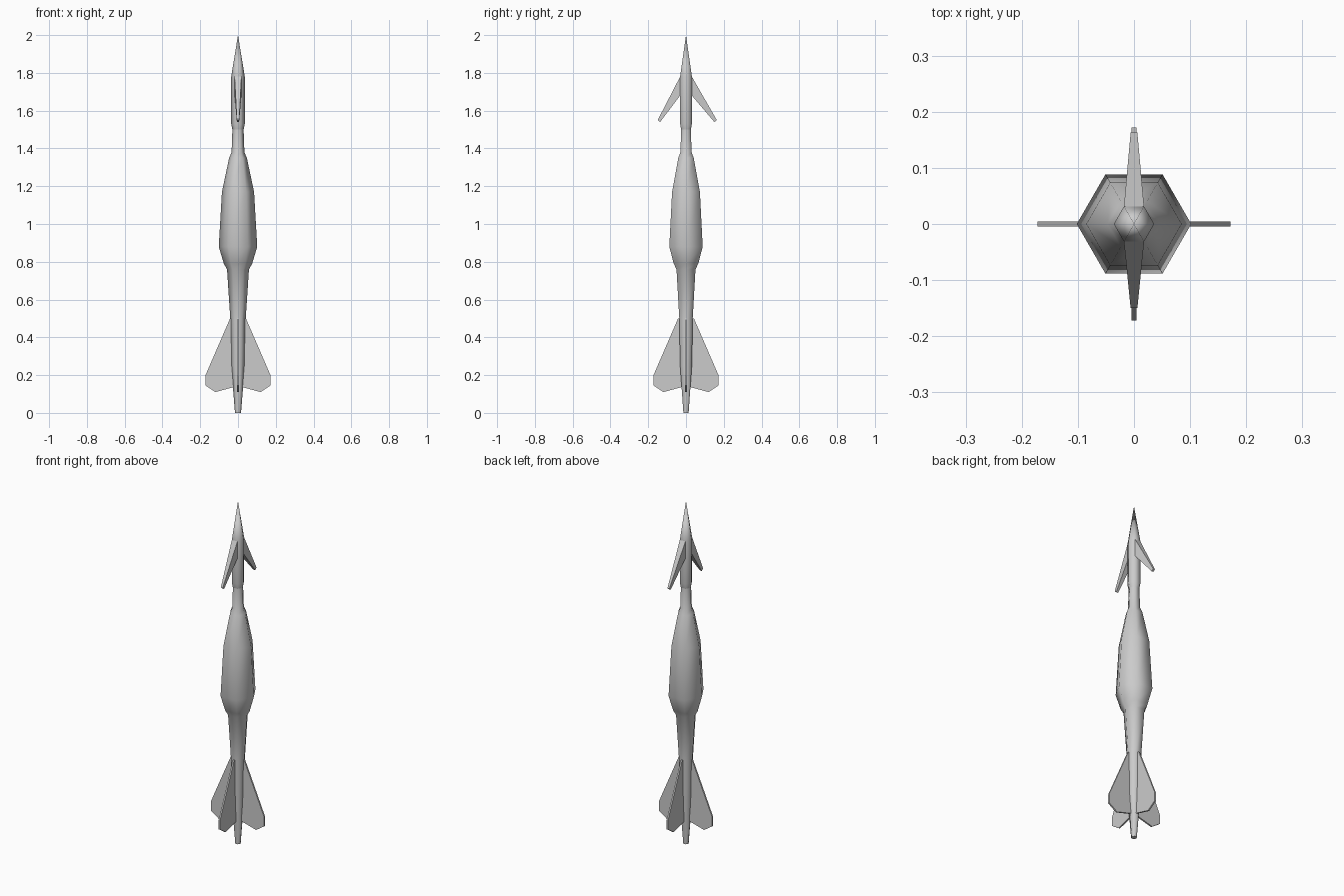
import bpy
import bmesh
import math

cube = bpy.data.objects.get("Cube")
if cube:
    bpy.data.objects.remove(cube, do_unlink=True)

grey = bpy.data.materials.new("plain grey")
grey.use_nodes = True
colour = (0.6, 0.6, 0.6, 1)
grey.diffuse_color = colour
grey.node_tree.nodes["Principled BSDF"].inputs["Base Color"].default_value = colour


def finish(name, bm, smooth=None):
    bmesh.ops.recalc_face_normals(bm, faces=bm.faces)
    mesh = bpy.data.meshes.new(name)
    bm.to_mesh(mesh)
    bm.free()
    mesh.materials.append(grey)
    obj = bpy.data.objects.new(name, mesh)
    bpy.context.collection.objects.link(obj)
    if smooth:
        bpy.ops.object.select_all(action='DESELECT')
        obj.select_set(True)
        bpy.context.view_layer.objects.active = obj
        bpy.ops.object.shade_smooth_by_angle(angle=math.radians(smooth))


def bridge(bm, a, b):
    n = len(a)
    for i in range(n):
        j = (i + 1) % n
        bm.faces.new((a[i], a[j], b[j], b[i]))


def hex_column(name, profile, point=None):
    """Six-sided column through (height, radius) rings, with an optional sharp point."""
    bm = bmesh.new()
    rings = [[bm.verts.new((r * math.cos(k * math.pi / 3), r * math.sin(k * math.pi / 3), z))
              for k in range(6)] for z, r in profile]
    for a, b in zip(rings, rings[1:]):
        bridge(bm, a, b)
    bm.faces.new(rings[0])
    if point:
        tip = bm.verts.new((0, 0, point))
        for k in range(6):
            bm.faces.new((rings[-1][k], rings[-1][(k + 1) % 6], tip))
    else:
        bm.faces.new(rings[-1])
    finish(name, bm, 61)


def fin(name, angle):
    """Thin tail plate standing out from the shaft."""
    outline = [(0.01, 0.5), (0.042, 0.5), (0.172, 0.2), (0.172, 0.145), (0.12, 0.11), (0.01, 0.14)]
    c, s = math.cos(angle), math.sin(angle)
    bm = bmesh.new()
    sides = [[bm.verts.new((r * c - t * s, r * s + t * c, z)) for r, z in outline]
             for t in (-0.0045, 0.0045)]
    bridge(bm, *sides)
    for side in sides:
        bm.faces.new(side)
    finish(name, bm)


def barb(name, side, reach):
    """Tapered spike swept back from the head."""
    bm = bmesh.new()
    sections = [(0.018, 0.031, 1.78, 0.031, 1.68),
                (0.006, reach, 1.55, reach - 0.013, 1.54)]
    rings = [[bm.verts.new((w, side * y1, z1)), bm.verts.new((-w, side * y1, z1)),
              bm.verts.new((-w, side * y2, z2)), bm.verts.new((w, side * y2, z2))]
             for w, y1, z1, y2, z2 in sections]
    bridge(bm, *rings)
    for ring in rings:
        bm.faces.new(ring)
    finish(name, bm)


# Tail shaft, swollen body and neck
hex_column("body", [(0, 0.016), (0.25, 0.036), (0.5, 0.041), (0.76, 0.058), (0.79, 0.075),
                    (0.88, 0.102), (1.17, 0.085), (1.35, 0.047), (1.38, 0.034), (1.52, 0.029)])

# Pointed head
hex_column("head", [(1.5, 0.03), (1.53, 0.036), (1.78, 0.036)], 2.0)

# Swept barbs, front and back
barb("front_barb", -1, 0.15)
barb("back_barb", 1, 0.163)

# Four tail fins
for i, label in enumerate(("left", "back", "right", "front")):
    fin(label + "_fin", i * math.pi / 2)
